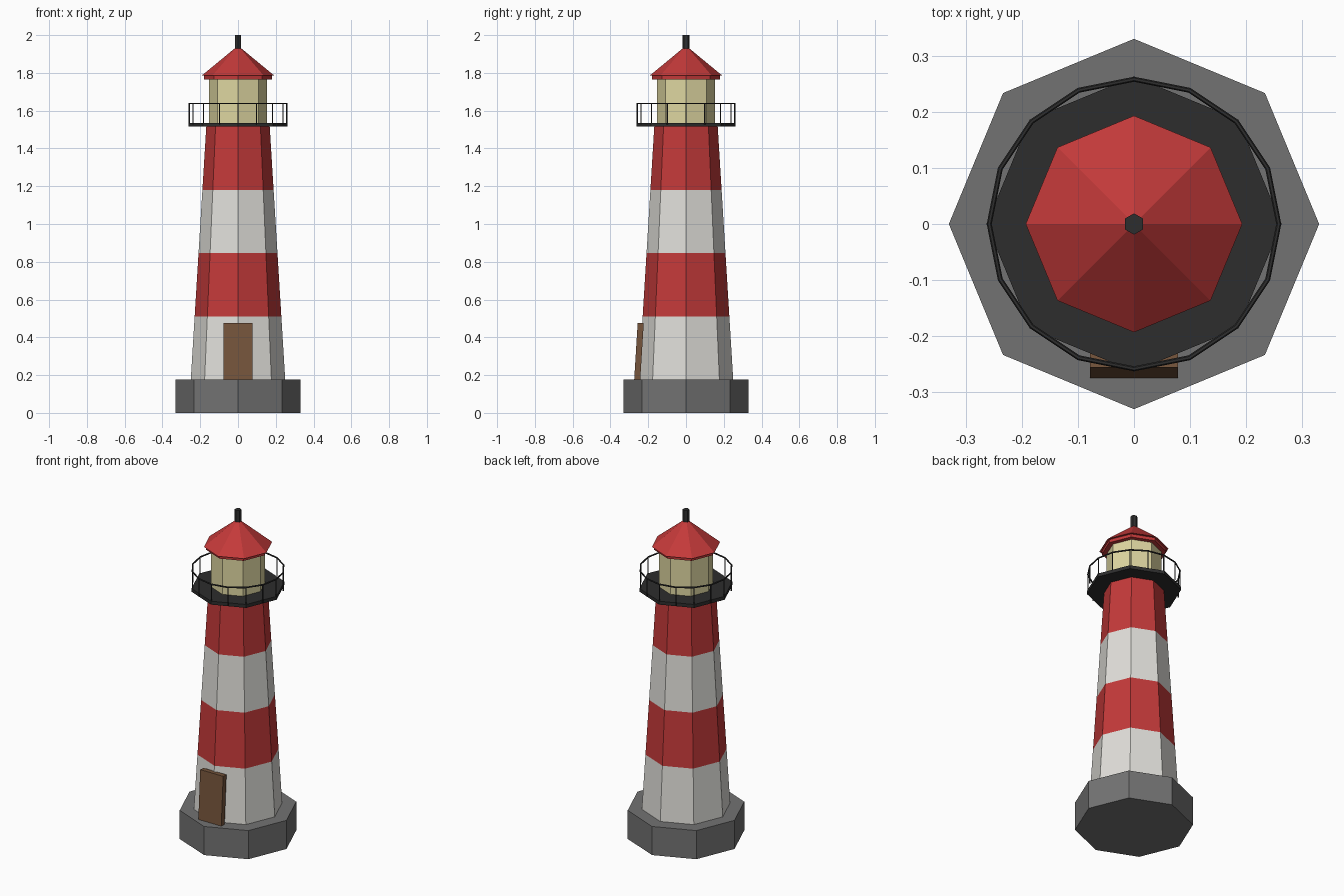
import bpy
import bmesh
from math import sin, cos, tau, atan2
from mathutils import Matrix

cube = bpy.data.objects.get("Cube")
if cube:
    bpy.data.objects.remove(cube, do_unlink=True)


def material(name, r, g, b):
    m = bpy.data.materials.new(name)
    m.use_nodes = True
    m.diffuse_color = (r, g, b, 1)
    m.node_tree.nodes["Principled BSDF"].inputs["Base Color"].default_value = (r, g, b, 1)
    return m


RED = material("red_paint", 0.55, 0.042, 0.042)
WHITE = material("white_paint", 0.75, 0.74, 0.70)
STONE = material("grey_stone", 0.17, 0.17, 0.17)
IRON = material("dark_iron", 0.026, 0.026, 0.026)
GLASS = material("lamp_glass", 0.74, 0.68, 0.36)
WOOD = material("brown_wood", 0.18, 0.09, 0.045)


def finish(name, bm, *mats):
    bmesh.ops.recalc_face_normals(bm, faces=bm.faces)
    mesh = bpy.data.meshes.new(name)
    bm.to_mesh(mesh)
    bm.free()
    for m in mats:
        mesh.materials.append(m)
    obj = bpy.data.objects.new(name, mesh)
    bpy.context.scene.collection.objects.link(obj)
    return obj


def add_prism(bm, z0, z1, r0, r1, sides=8, x=0, y=0):
    """Upright prism or cone with a corner facing +y."""
    place = Matrix.Translation((x, y, (z0 + z1) / 2))
    bmesh.ops.create_cone(bm, cap_ends=True, segments=sides, radius1=r0,
                          radius2=r1, depth=z1 - z0, matrix=place)


def prism(name, mat, z0, z1, r0, r1, sides=8):
    bm = bmesh.new()
    add_prism(bm, z0, z1, r0, r1, sides)
    return finish(name, bm, mat)


BASE_TOP, DECK_Z, DECK_TOP = 0.176, 1.515, 1.536
R_BOTTOM, R_TOP, BANDS = 0.25, 0.168, 4

# Stone base
prism("stone_base", STONE, 0, BASE_TOP, 0.33, 0.33)

# Tapered tower, cut into equal bands painted alternately by height
bm = bmesh.new()
add_prism(bm, BASE_TOP, DECK_Z, R_BOTTOM, R_TOP)
step = (DECK_Z - BASE_TOP) / BANDS
for i in range(1, BANDS):
    bmesh.ops.bisect_plane(bm, geom=bm.verts[:] + bm.edges[:] + bm.faces[:],
                           plane_co=(0, 0, BASE_TOP + i * step), plane_no=(0, 0, 1))
for f in bm.faces:
    band = int((f.calc_center_median().z - BASE_TOP) / step)
    f.material_index = band % 2
finish("tower", bm, WHITE, RED)

# Door leaning with the tower wall
bm = bmesh.new()
lean = atan2(R_BOTTOM - R_TOP, DECK_Z - BASE_TOP)
bmesh.ops.create_cube(bm, size=1, matrix=Matrix.Translation((0, -0.249, 0.326))
                      @ Matrix.Rotation(-lean, 4, "X")
                      @ Matrix.Diagonal((0.156, 0.032, 0.3, 1)))
finish("door", bm, WOOD)

# Gallery deck, lamp room, roof and finial
prism("gallery_deck", IRON, DECK_Z, DECK_TOP, 0.263, 0.263)
prism("lamp_room", GLASS, DECK_TOP, 1.77, 0.153, 0.153)
prism("roof_trim", RED, 1.766, 1.787, 0.18, 0.18)
prism("roof", RED, 1.785, 1.944, 0.193, 0)
prism("finial", IRON, 1.92, 2.0, 0.019, 0.019, 6)

# Railing: posts and a top rail
POSTS, RAIL_R, RAIL_Z = 16, 0.258, 1.638
bm = bmesh.new()
for i in range(POSTS):
    a = tau * i / POSTS
    add_prism(bm, DECK_TOP - 0.01, RAIL_Z, 0.0035, 0.0035, 6,
              RAIL_R * cos(a), RAIL_R * sin(a))
finish("railing_posts", bm, IRON)

bpy.ops.mesh.primitive_torus_add(major_segments=POSTS, minor_segments=6,
                                 major_radius=RAIL_R, minor_radius=0.0045,
                                 location=(0, 0, RAIL_Z))
rail = bpy.context.object
rail.name = "top_rail"
rail.data.materials.append(IRON)
